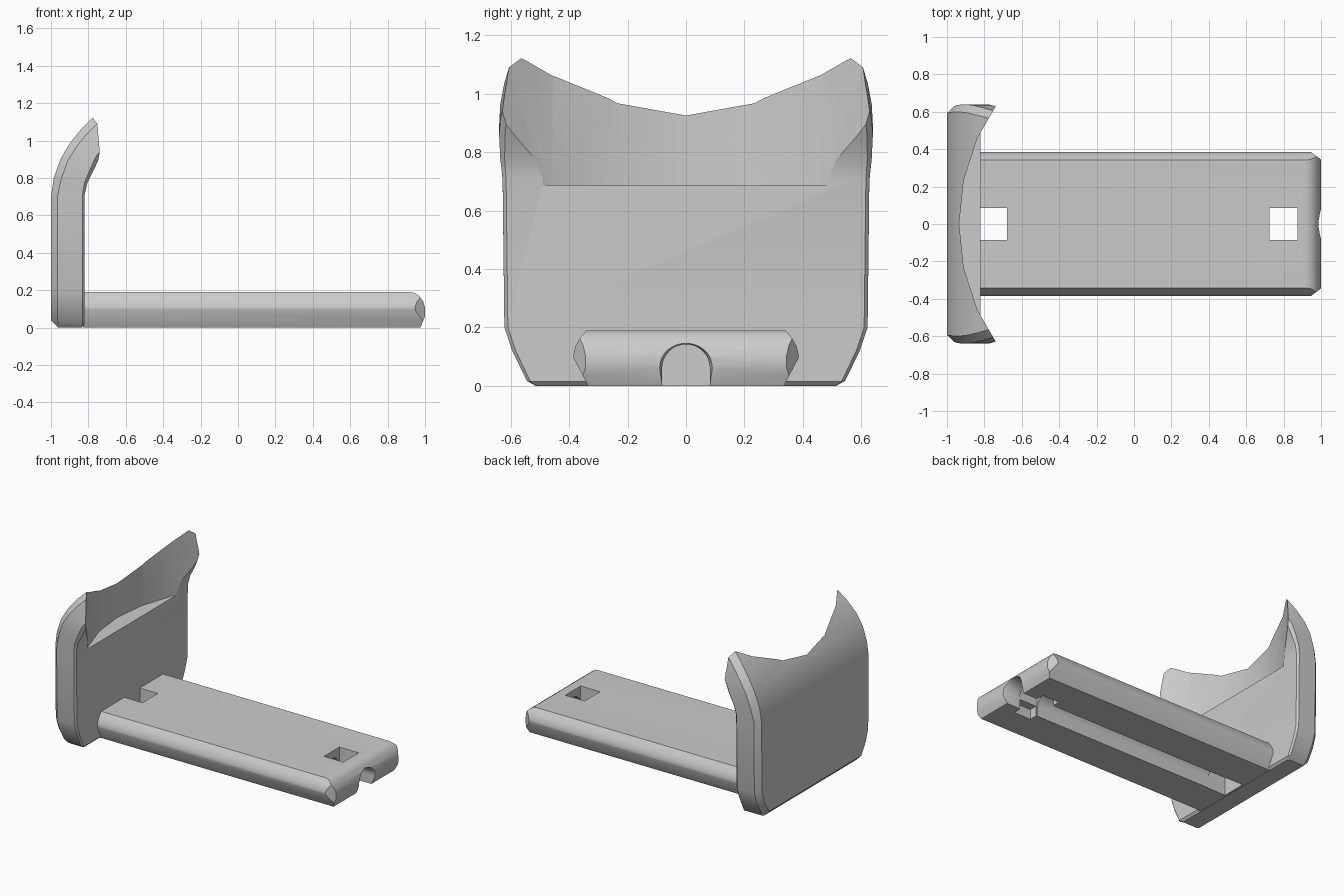
import bpy, bmesh, math

if "Cube" in bpy.data.objects:
    bpy.data.objects.remove(bpy.data.objects["Cube"])

GREY = (0.6, 0.6, 0.6, 1)
mat = bpy.data.materials.new("plain grey")
mat.use_nodes = True
mat.diffuse_color = GREY
mat.node_tree.nodes["Principled BSDF"].inputs["Base Color"].default_value = GREY


def loft(name, rings):
    """Skin a closed solid through rings of equal length."""
    bm = bmesh.new()
    loops = [[bm.verts.new(p) for p in ring] for ring in rings]
    n = len(loops[0])
    for a, b in zip(loops, loops[1:]):
        for i in range(n):
            j = (i + 1) % n
            bm.faces.new((a[i], a[j], b[j], b[i]))
    bm.faces.new(loops[0])
    bm.faces.new(loops[-1])
    bmesh.ops.recalc_face_normals(bm, faces=bm.faces)
    mesh = bpy.data.meshes.new(name)
    bm.to_mesh(mesh)
    bm.free()
    mesh.materials.append(mat)
    obj = bpy.data.objects.new(name, mesh)
    bpy.context.collection.objects.link(obj)
    return obj


def prism(name, points, axis, lo, hi):
    """Extrude a 2D outline along the axis with the given index."""
    def place(p, t):
        co = list(p)
        co.insert(axis, t)
        return co
    return loft(name, [[place(p, t) for p in points] for t in (lo, hi)])


def box(name, x0, x1, half, z0, z1):
    return prism(name, [(x0, z0), (x1, z0), (x1, z1), (x0, z1)], 1, -half, half)


def combine(obj, tool, operation):
    mod = obj.modifiers.new("cut", 'BOOLEAN')
    mod.operation, mod.object, mod.solver = operation, tool, 'EXACT'
    bpy.context.view_layer.objects.active = obj
    bpy.ops.object.modifier_apply(modifier=mod.name)
    bpy.data.objects.remove(tool)


def mirrored(half):
    """Close a half outline across its first coordinate."""
    return half + [(-a, b) for a, b in reversed(half)]


def smooth(obj, angle):
    bpy.ops.object.select_all(action='DESELECT')
    obj.select_set(True)
    bpy.context.view_layer.objects.active = obj
    bpy.ops.object.shade_smooth_by_angle(angle=math.radians(angle))


# Upright plate: sections of outer x, z, inner x, z, half width, outer and inner chamfer
sections = [
    (-0.96, 0, -0.835, 0, 0.515, 0.01, 0.008),
    (-1, 0.04, -0.82, 0.015, 0.545, 0.035, 0.012),
    (-1, 0.12, -0.82, 0.12, 0.595, 0.035, 0.012),
    (-1, 0.2, -0.82, 0.2, 0.622, 0.035, 0.012),
    (-1, 0.7, -0.82, 0.71, 0.628, 0.035, 0.012),
    (-0.985, 0.8, -0.805, 0.775, 0.636, 0.04, 0.015),
    (-0.95, 0.9, -0.765, 0.855, 0.64, 0.04, 0.02),
    (-0.9, 0.985, -0.745, 0.9, 0.636, 0.04, 0.02),
    (-0.84, 1.06, -0.7, 0.96, 0.622, 0.04, 0.02),
    (-0.785, 1.115, -0.66, 1, 0.607, 0.04, 0.02),
    (-0.72, 1.165, -0.6, 1.05, 0.59, 0.04, 0.02),
]


def plate_ring(ox, oz, ix, iz, w, co, ci):
    dx, dz = ix - ox, iz - oz
    d = math.hypot(dx, dz)
    dx, dz = dx / d, dz / d
    half = [(w - co, ox, oz), (w, ox + dx * co, oz + dz * co),
            (w, ix - dx * ci, iz - dz * ci), (w - ci, ix, iz)]
    half += [(-y, x, z) for y, x, z in reversed(half)]
    return [(x, y, z) for y, x, z in half]


plate = loft("upright_plate", [plate_ring(*s) for s in sections])

# Scooped recess with a flat ledge in the upper plate
R = 1.13
steps = [math.radians(12 * i) for i in range(30)]
scoop = prism("scoop_cutter", [(-0.935 + R - R * math.cos(a), R * math.sin(a)) for a in steps],
              2, 0.685, 1.5)
combine(plate, scoop, 'DIFFERENCE')
smooth(plate, 25)

# Rail: rounded section trimmed by a rounded nose and clipped corners
side = [(0.335, 0), (0.385, 0.095), (0.385, 0.11), (0.379, 0.135), (0.365, 0.16), (0.342, 0.19)]
rail = prism("base_rail", mirrored(side), 0, -0.83, 1.1)
nose = [(-0.9, -0.1), (0.97, -0.1), (0.975, 0), (1, 0.06), (1, 0.105), (0.99, 0.14),
        (0.97, 0.168), (0.945, 0.185), (0.92, 0.19), (0.92, 0.3), (-0.9, 0.3)]
combine(rail, prism("nose_cutter", nose, 1, -0.6, 0.6), 'INTERSECT')
plan = [(-0.9, -0.5), (0.9, -0.5), (0.9, -0.42), (1.02, -0.33),
        (1.02, 0.33), (0.9, 0.42), (0.9, 0.5), (-0.9, 0.5)]
combine(rail, prism("corner_cutter", plan, 2, -0.2, 0.4), 'INTERSECT')


# Arched channel along the underside, flared at its mouth
def arch(r):
    turn = [math.pi * i / 16 for i in range(17)]
    return [(r, -0.05)] + [(r * math.cos(a), 0.06 + r * math.sin(a)) for a in turn] + [(-r, -0.05)]


combine(rail, prism("channel_cutter", arch(0.082), 0, -0.82, 1.2), 'DIFFERENCE')
mouth = loft("mouth_cutter", [[(x, y, z) for y, z in arch(r)]
                              for x, r in ((0.975, 0.0815), (1.005, 0.092))])
combine(rail, mouth, 'DIFFERENCE')

# Square holes through the top, and a cross pocket under the outer one
for x0, x1 in ((-0.82, -0.68), (0.725, 0.875)):
    combine(rail, box("hole_cutter", x0, x1, 0.085, -0.1, 0.3), 'DIFFERENCE')
combine(rail, box("pocket_cutter", 0.735, 0.865, 0.14, -0.1, 0.07), 'DIFFERENCE')
smooth(rail, 30)
